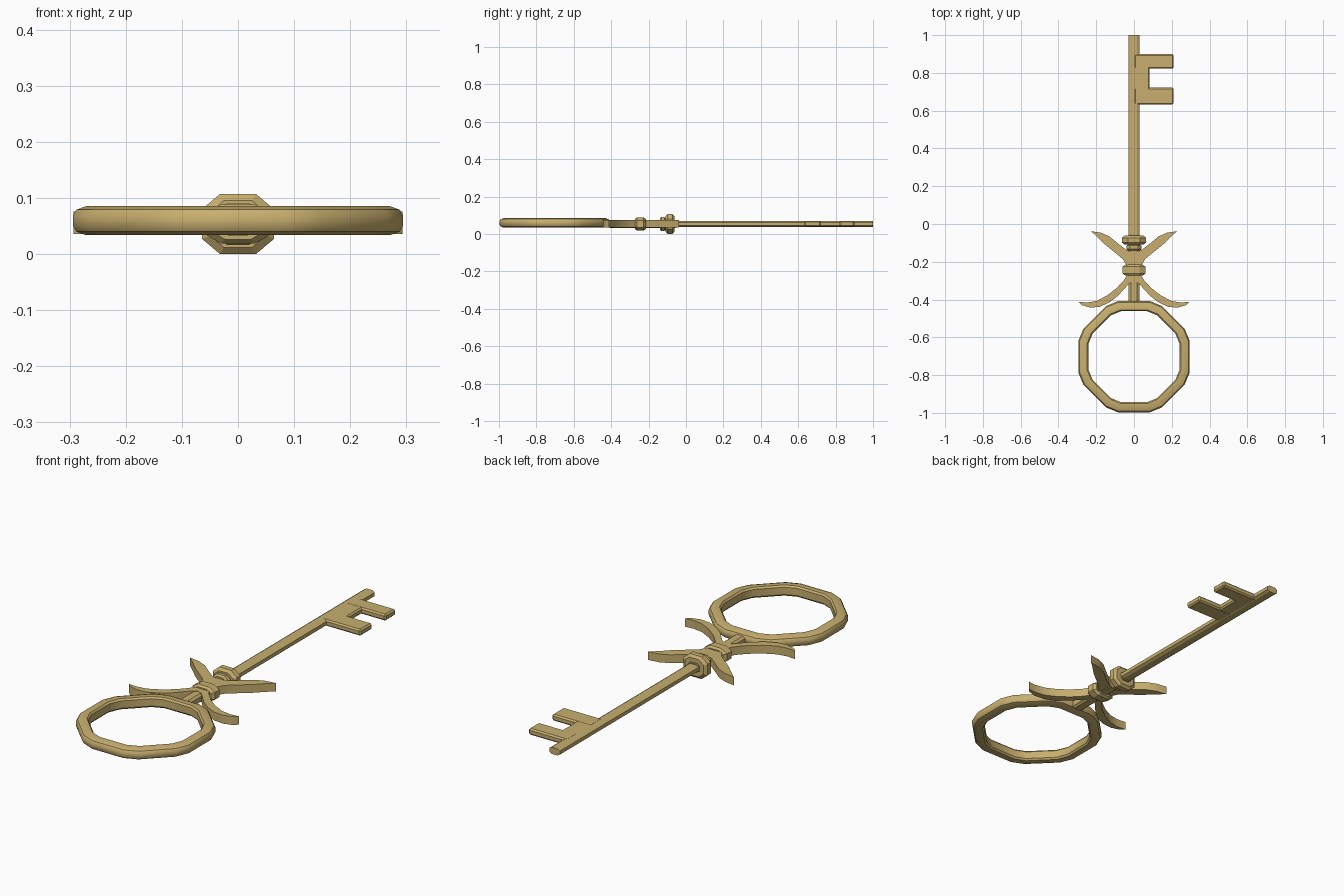
import bpy, bmesh, math

if "Cube" in bpy.data.objects:
    bpy.data.objects.remove(bpy.data.objects["Cube"])

ZC = 0.055
brass = bpy.data.materials.new("brass")
brass.diffuse_color = (0.58, 0.43, 0.16, 1)
brass.use_nodes = True
brass.node_tree.nodes["Principled BSDF"].inputs["Base Color"].default_value = brass.diffuse_color


def finish(name, bm, smooth=None, bevel=0):
    bmesh.ops.recalc_face_normals(bm, faces=bm.faces)
    me = bpy.data.meshes.new(name)
    bm.to_mesh(me)
    bm.free()
    me.materials.append(brass)
    ob = bpy.data.objects.new(name, me)
    bpy.context.collection.objects.link(ob)
    if bevel:
        m = ob.modifiers.new("bevel", 'BEVEL')
        m.width, m.segments, m.limit_method = bevel, 1, 'ANGLE'
        m.angle_limit = math.radians(50)
    if smooth:
        bpy.ops.object.select_all(action='DESELECT')
        ob.select_set(True)
        bpy.context.view_layer.objects.active = ob
        bpy.ops.object.shade_smooth_by_angle(angle=math.radians(smooth))
    return ob


def loft(name, rings, closed=False, smooth=None):
    """Skin a list of equal-length point rings."""
    bm = bmesh.new()
    vs = [[bm.verts.new(p) for p in r] for r in rings]
    n, k = len(vs), len(vs[0])
    for i in range(n if closed else n - 1):
        a, b = vs[i], vs[(i + 1) % n]
        for j in range(k):
            bm.faces.new((a[j], a[(j + 1) % k], b[(j + 1) % k], b[j]))
    if not closed:
        bm.faces.new(vs[0])
        bm.faces.new(vs[-1])
    return finish(name, bm, smooth)


def plate(name, outline, z0, z1, bevel=0, smooth=None):
    """Extrude a flat outline from z0 to z1."""
    bm = bmesh.new()
    f = bm.faces.new([bm.verts.new((x, y, z0)) for x, y in outline])
    r = bmesh.ops.extrude_face_region(bm, geom=[f])
    for v in r["geom"]:
        if isinstance(v, bmesh.types.BMVert):
            v.co.z = z1
    return finish(name, bm, smooth, bevel)


def octagon(y, rx, rz, cut=0.5):
    """Octagonal section across the shaft."""
    pts = [(1, cut), (cut, 1), (-cut, 1), (-1, cut),
           (-1, -cut), (-cut, -1), (cut, -1), (1, -cut)]
    return [(x * rx, y, ZC - 0.0015 + z * rz) for x, z in pts]


# Ring handle: octagon with softened corners, rounded outside section
section = [(-0.027, -0.017), (-0.02, -0.025), (0.003, -0.025), (0.02, -0.019),
           (0.0265, -0.009), (0.0265, 0.009), (0.02, 0.019), (0.003, 0.025),
           (-0.02, 0.025), (-0.027, 0.017)]
rings = []
for i in range(8):
    mid = math.radians(22.5 + 45 * i)
    for off, swell in ((-6.5, 1.03), (6.5, 1.03)):
        a = mid + math.radians(off)
        r = 0.268 / math.cos(math.radians(22.5 + off if off < 0 else 22.5 - off))
        rings.append([((r + u / math.cos(math.radians(16))) * math.cos(a),
                       -0.7025 + (r + u / math.cos(math.radians(16))) * math.sin(a),
                       0.0595 + w * swell) for u, w in section])
loft("ring_handle", rings, closed=True, smooth=35)

# Shaft: thicker inside the ornament, slim towards the bit
loft("shaft", [octagon(-0.14, 0.028, 0.016, 0.55), octagon(1.0, 0.028, 0.016, 0.55)])
loft("shaft_neck", [octagon(-0.41, 0.028, 0.021, 0.6), octagon(-0.055, 0.028, 0.021, 0.6)])


# Collars with bevelled rims
def collar(name, y0, y1, rx, rz, b=0.011):
    loft(name, [octagon(y0, rx * 0.78, rz * 0.78), octagon(y0 + b, rx, rz),
                octagon(y1 - b, rx, rz), octagon(y1, rx * 0.78, rz * 0.78)])


collar("front_collar", -0.109, -0.062, 0.064, 0.0535)
collar("thin_collar", -0.14, -0.107, 0.041, 0.037, 0.008)
collar("middle_collar", -0.273, -0.215, 0.06, 0.035)

# Curved horns on both sides of the middle collar
upper = [(0, -0.15), (0.04, -0.138), (0.085, -0.103), (0.13, -0.066), (0.175, -0.046),
         (0.228, -0.038), (0.195, -0.068), (0.15, -0.112), (0.1, -0.152),
         (0.06, -0.185), (0.036, -0.225), (0, -0.225)]
lower = [(0, -0.26), (0.034, -0.265), (0.055, -0.3), (0.095, -0.342), (0.145, -0.38),
         (0.2, -0.408), (0.25, -0.416), (0.293, -0.412), (0.275, -0.43), (0.23, -0.443),
         (0.18, -0.438), (0.13, -0.415), (0.085, -0.38), (0.05, -0.342),
         (0.026, -0.315), (0, -0.3)]
for side, s in (("right", 1), ("left", -1)):
    plate(side + "_upper_horn", [(s * x, y) for x, y in upper], 0.036, 0.076, smooth=35)
    plate(side + "_lower_horn", [(s * x, y) for x, y in lower], 0.036, 0.076, smooth=35)

# Key bit: two teeth and the web between them
for name, y0, y1, x1 in (("outer_tooth", 0.822, 0.9, 0.21), ("inner_tooth", 0.632, 0.722, 0.21)):
    plate(name, [(0, y0), (x1, y0), (x1, y1), (0, y1)], 0.039, 0.07, bevel=0.007)
plate("bit_web", [(0, 0.7), (0.083, 0.7), (0.083, 0.84), (0, 0.84)], 0.0395, 0.0695, bevel=0.007)
